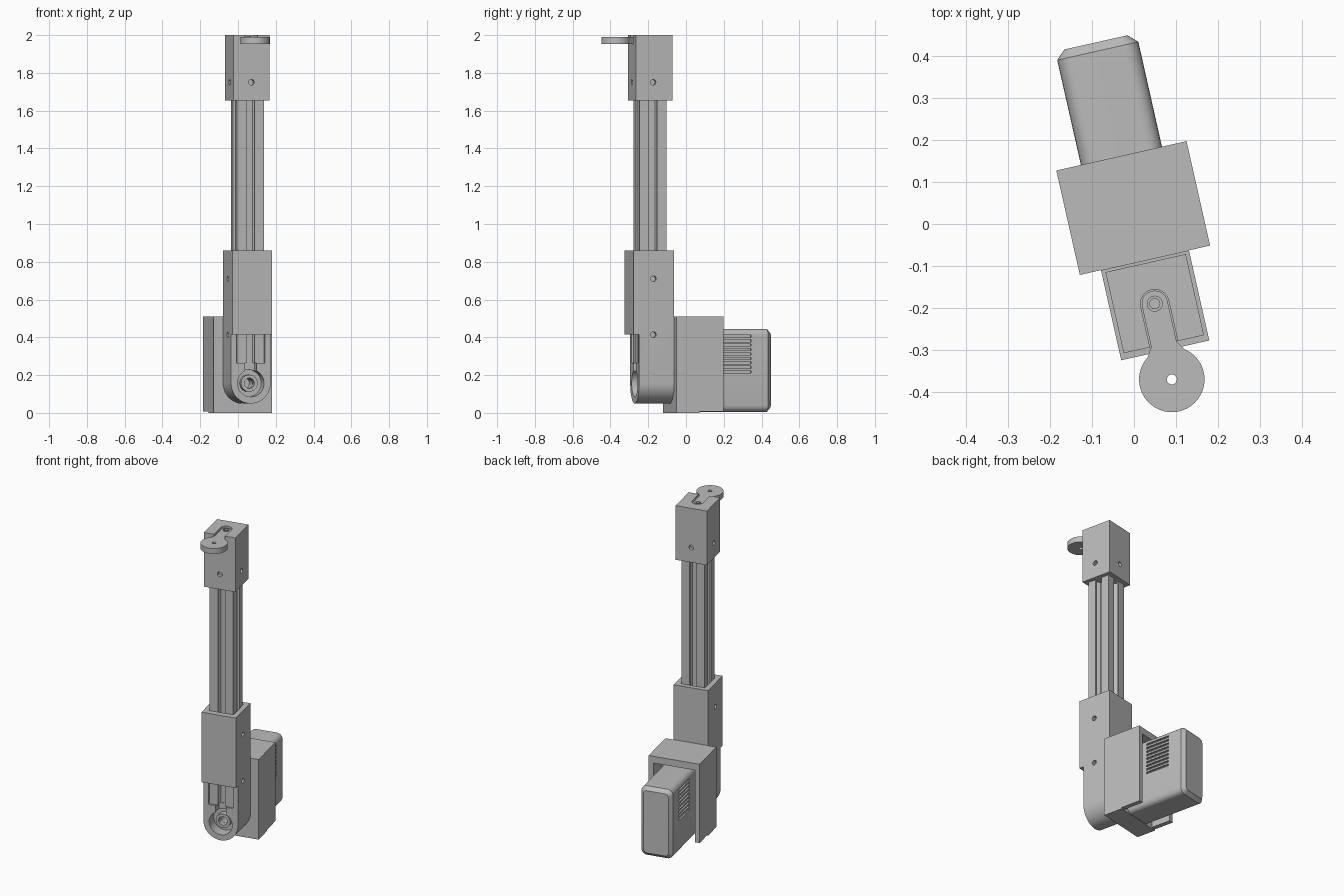
import bpy, bmesh
from math import radians, cos, sin, pi
from mathutils import Matrix

cube = bpy.data.objects.get("Cube")
if cube:
    bpy.data.objects.remove(cube, do_unlink=True)

grey = bpy.data.materials.new("plain_grey")
grey.use_nodes = True
COLOR = (0.5, 0.5, 0.5, 1)
grey.diffuse_color = COLOR
grey.node_tree.nodes["Principled BSDF"].inputs["Base Color"].default_value = COLOR

TURN = Matrix.Rotation(radians(12.7), 4, "Z") @ Matrix.Translation((0.0065, 0, 0))
MAST_Y = -0.196
HUB_Z = 0.157
parts = []


def loft(name, sections, axis):
    """Skin equal-sized 2D sections, given as (points, position), along an axis."""
    place = {"x": lambda u, v, w: (w, u, v),
             "y": lambda u, v, w: (u, w, v),
             "z": lambda u, v, w: (u, v, w)}[axis]
    bm = bmesh.new()
    rings = [[bm.verts.new(place(u, v, w)) for u, v in pts] for pts, w in sections]
    n = len(rings[0])
    for a, b in zip(rings, rings[1:]):
        for i in range(n):
            bm.faces.new((a[i], a[(i + 1) % n], b[(i + 1) % n], b[i]))
    bm.faces.new(rings[0])
    bm.faces.new(rings[-1])
    bmesh.ops.recalc_face_normals(bm, faces=bm.faces)
    mesh = bpy.data.meshes.new(name)
    bm.to_mesh(mesh)
    bm.free()
    mesh.materials.append(grey)
    ob = bpy.data.objects.new(name, mesh)
    bpy.context.collection.objects.link(ob)
    parts.append(ob)
    return ob


def prism(name, pts, a, b, axis):
    return loft(name, [(pts, a), (pts, b)], axis)


def arc(cu, cv, r, start, end, steps):
    return [(cu + r * cos(radians(start + (end - start) * i / steps)),
             cv + r * sin(radians(start + (end - start) * i / steps)))
            for i in range(steps + 1)]


def circle(cu, cv, r, steps=40):
    return arc(cu, cv, r, 0, 360, steps)[:-1]


def rect(u0, u1, v0, v1):
    return [(u0, v0), (u1, v0), (u1, v1), (u0, v1)]


def rounded(u0, u1, v0, v1, r):
    return (arc(u1 - r, v1 - r, r, 0, 90, 6) + arc(u0 + r, v1 - r, r, 90, 180, 6)
            + arc(u0 + r, v0 + r, r, 180, 270, 6) + arc(u1 - r, v0 + r, r, 270, 360, 6))


def box(name, x, y0, y1, z0, z1):
    return prism(name, rect(-x, x, y0, y1), z0, z1, "z")


def combine(ob, tool, operation="DIFFERENCE"):
    """Apply a boolean and discard the tool object."""
    mod = ob.modifiers.new("combine", "BOOLEAN")
    mod.operation = operation
    mod.solver = "EXACT"
    mod.object = tool
    bpy.context.view_layer.objects.active = ob
    bpy.ops.object.modifier_apply(modifier=mod.name)
    parts.remove(tool)
    bpy.data.objects.remove(tool, do_unlink=True)


# Slotted mast: one side of the cross-section turned four times
H = 0.073
half = [(0.022, H), (0.022, H - 0.013), (0.04, H - 0.013), (0.02, H - 0.043)]
side = [(-H, -H)] + [(-u, -v) for u, v in half] + [(u, -v) for u, v in reversed(half)]
section = []
for k in range(4):
    c, s = cos(k * pi / 2), sin(k * pi / 2)
    section += [(c * u - s * v, s * u + c * v + MAST_Y) for u, v in side]
prism("slotted_mast", section, 0.265, 1.75, "z")

# Lower sleeve with a rounded foot, front window and hub pocket
W = 0.1075
foot = arc(0, HUB_Z, W, 180, 360, 32) + [(W, 0.86), (-W, 0.86)]
sleeve = prism("lower_sleeve", foot, -0.28, -0.09, "y")
combine(sleeve, box("cut", 0.077, MAST_Y - 0.077, MAST_Y + 0.077, 0.265, 0.9))
combine(sleeve, box("cut", 0.077, -0.32, MAST_Y, 0.265, 0.414))
combine(sleeve, prism("cut", circle(0, HUB_Z, 0.072), -0.32, -0.21, "y"))
combine(sleeve, box("cut", 0.032, -0.32, -0.23, 0.2, 0.3))
combine(sleeve, prism("cut", circle(0, HUB_Z, 0.026), -0.32, -0.13, "y"))
for z in (0.414, 0.71):
    combine(sleeve, prism("cut", circle(MAST_Y - 0.006, z, 0.015, 24), -0.2, 0.2, "x"))
box("sleeve_front_cover", W, -0.31, -0.28, 0.414, 0.86)

# Drive hub inside the pocket
hub = prism("drive_hub", circle(0, HUB_Z, 0.045), -0.245, -0.205, "y")
combine(hub, prism("cut", circle(0, HUB_Z, 0.027), -0.3, -0.1, "y"))

# Gearbox housing, open at the back and below
housing = box("gearbox_housing", 0.159, -0.09, 0.165, 0, 0.51)
combine(housing, box("cut", 0.13, 0.035, 0.3, -0.1, 0.467))
combine(housing, box("cut", 0.3, 0.035, 0.3, -0.1, 0.008))

# Motor with a chamfered back and vents on both sides
body = rounded(-0.099, 0.099, 0.005, 0.445, 0.035)
back = rounded(-0.077, 0.077, 0.027, 0.423, 0.02)
motor = loft("motor", [(body, 0.02), (body, 0.421), (back, 0.442)], "y")
for i in range(9):
    z = 0.212 + i * 0.0235
    for x in (-0.099, 0.099):
        combine(motor, prism("cut", rect(0.172, 0.33, z, z + 0.012), x - 0.012, x + 0.012, "x"))

# Top cap with screw holes and a slot for the arm
cap = box("top_cap", 0.098, -0.295, -0.097, 1.655, 2.0)
slot = arc(0, MAST_Y, 0.034, 0, 180, 20) + [(-0.034, -0.4), (0.034, -0.4)]
combine(cap, prism("cut", slot, 1.952, 2.1, "z"))
for x in (-0.098, 0.098):
    combine(cap, prism("cut", circle(MAST_Y - 0.006, 1.75, 0.015, 24), x - 0.024, x + 0.024, "x"))
for y in (-0.295, -0.097):
    combine(cap, prism("cut", circle(0, 1.75, 0.015, 24), y - 0.024, y + 0.024, "y"))

# Arm ending in a flat disc
outline = (arc(0, MAST_Y, 0.031, 0, 180, 20) + [(-0.031, -0.295)]
           + arc(0, -0.381, 0.078, 125, 415, 56) + [(0.031, -0.295)])
arm = prism("disc_arm", outline, 1.954, 1.989, "z")
combine(arm, prism("cut", circle(0, -0.381, 0.012, 24), 1.9, 2.1, "z"))
combine(arm, prism("cut", circle(0, MAST_Y, 0.012, 24), 1.9, 2.1, "z"))
pivot = prism("arm_pivot_ring", circle(0, MAST_Y, 0.019, 24), 1.985, 1.994, "z")
combine(pivot, prism("cut", circle(0, MAST_Y, 0.012, 24), 1.9, 2.1, "z"))

# Turn the whole assembly and shade it
bpy.ops.object.select_all(action="DESELECT")
for ob in parts:
    ob.matrix_world = TURN
    ob.select_set(True)
bpy.context.view_layer.objects.active = parts[0]
bpy.ops.object.shade_smooth_by_angle(angle=radians(30))
